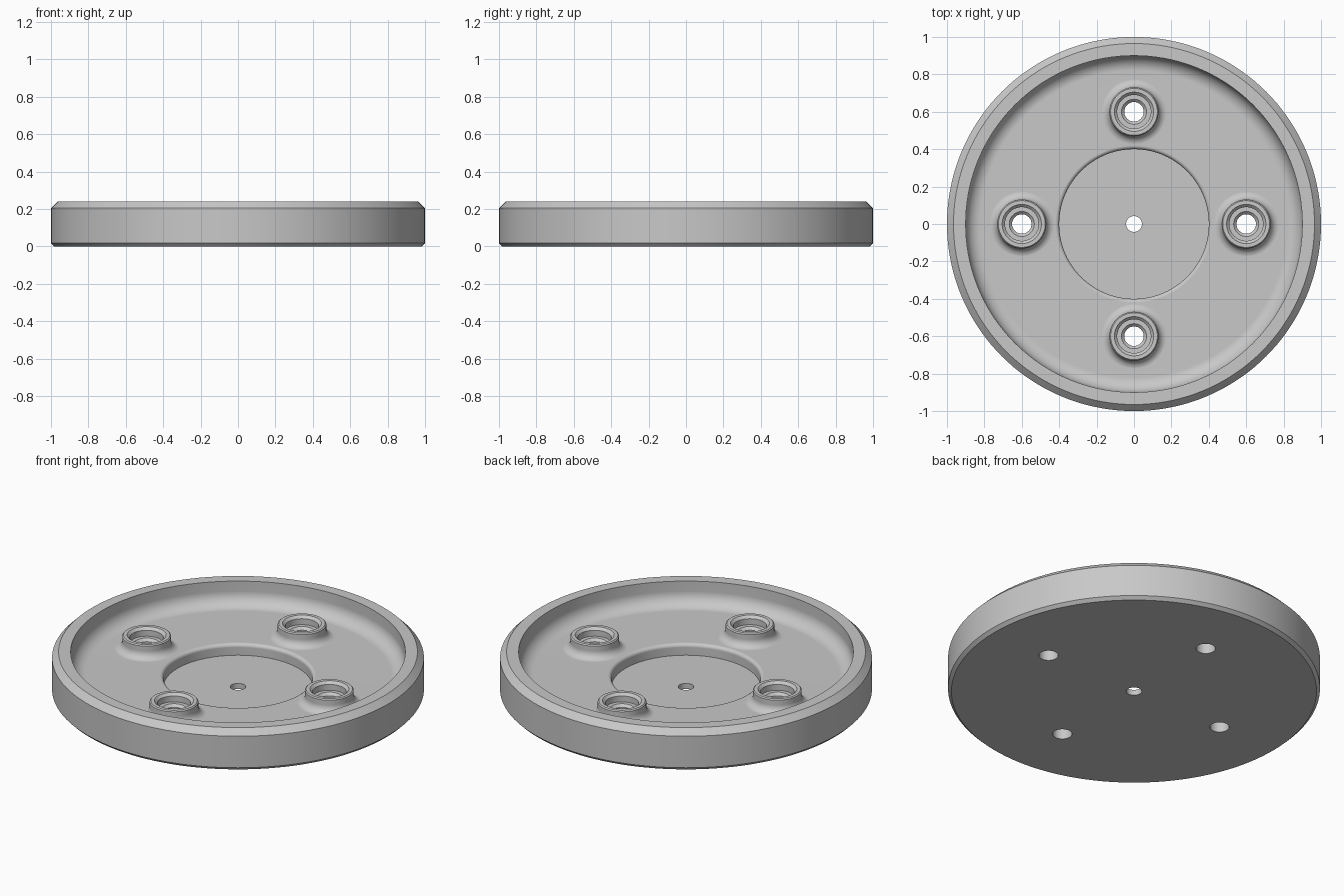
import bpy, bmesh
from math import sin, cos, pi, radians

cube = bpy.data.objects.get("Cube")
if cube:
    bpy.data.objects.remove(cube)

FLOOR = 0.10      # top of the dished floor
BOSS_TOP = 0.18
BOSS_R = 0.131

metal = bpy.data.materials.new("plain grey")
metal.use_nodes = True
grey = (0.58, 0.58, 0.58, 1)
metal.diffuse_color = grey
metal.node_tree.nodes["Principled BSDF"].inputs["Base Color"].default_value = grey


def arc(cx, cz, r, start, end, steps=8):
    """Fillet points in the radius/height plane, angles in degrees."""
    angles = [radians(start + (end - start) * i / steps) for i in range(steps + 1)]
    return [(cx + r * cos(a), cz + r * sin(a)) for a in angles]


def lathe(name, profile, centres, segments, ring):
    """Spin a profile around z at each centre; ring closes the profile, else ends are capped."""
    bm = bmesh.new()
    for x, y in centres:
        rings = [[bm.verts.new((x + r * cos(2 * pi * i / segments),
                                y + r * sin(2 * pi * i / segments), z))
                  for i in range(segments)] for r, z in profile]
        pairs = list(zip(rings, rings[1:]))
        if ring:
            pairs.append((rings[-1], rings[0]))
        else:
            bm.faces.new(rings[0])
            bm.faces.new(rings[-1])
        for a, b in pairs:
            for i in range(segments):
                j = (i + 1) % segments
                bm.faces.new((a[i], a[j], b[j], b[i]))
    bmesh.ops.recalc_face_normals(bm, faces=bm.faces[:])
    mesh = bpy.data.meshes.new(name)
    bm.to_mesh(mesh)
    bm.free()
    mesh.materials.append(metal)
    obj = bpy.data.objects.new(name, mesh)
    bpy.context.collection.objects.link(obj)
    return obj


# Dished plate: chamfered rim, filleted inner wall, round recess and centre hole
plate_profile = [(0.042, 0), (0.982, 0), (1, 0.018), (1, 0.205), (0.965, 0.24), (0.9, 0.24)]
plate_profile += arc(0.82, FLOOR + 0.08, 0.08, 0, -90)
plate_profile += arc(0.42, FLOOR - 0.02, 0.02, 90, 180, 6)
plate_profile += [(0.4, 0.033), (0.042, 0.033)]
plate = lathe("dished_plate", plate_profile, [(0, 0)], 144, True)

# Four bosses with filleted feet, embedded in the floor
spots = [(0.6, 0), (0, 0.6), (-0.6, 0), (0, -0.6)]
foot = 0.045
boss_profile = [(BOSS_R + foot, 0.06)]
boss_profile += arc(BOSS_R + foot, FLOOR + foot - 0.0003, foot, 270, 180)
boss_profile += [(BOSS_R, BOSS_TOP - 0.006), (BOSS_R - 0.006, BOSS_TOP)]
bosses = lathe("bosses", boss_profile, spots, 64, False)

# Stepped screw holes
bore_profile = [(0.052, -0.05), (0.052, 0.115), (0.067, 0.13), (0.09, 0.13),
                (0.09, 0.165), (0.125, 0.2)]
bores = lathe("bore_cutters", bore_profile, spots, 64, False)

for tool, operation in ((bosses, 'UNION'), (bores, 'DIFFERENCE')):
    mod = plate.modifiers.new(tool.name, 'BOOLEAN')
    mod.object, mod.operation, mod.solver = tool, operation, 'EXACT'

bpy.ops.object.select_all(action='DESELECT')
plate.select_set(True)
bpy.context.view_layer.objects.active = plate
for mod in list(plate.modifiers):
    bpy.ops.object.modifier_apply(modifier=mod.name)
for tool in (bosses, bores):
    bpy.data.objects.remove(tool)

# Smooth round surfaces, crisp edges, flat floors
bpy.ops.object.shade_smooth_by_angle(angle=radians(30))
weighted = plate.modifiers.new("flat_floors", 'WEIGHTED_NORMAL')
weighted.keep_sharp = True
